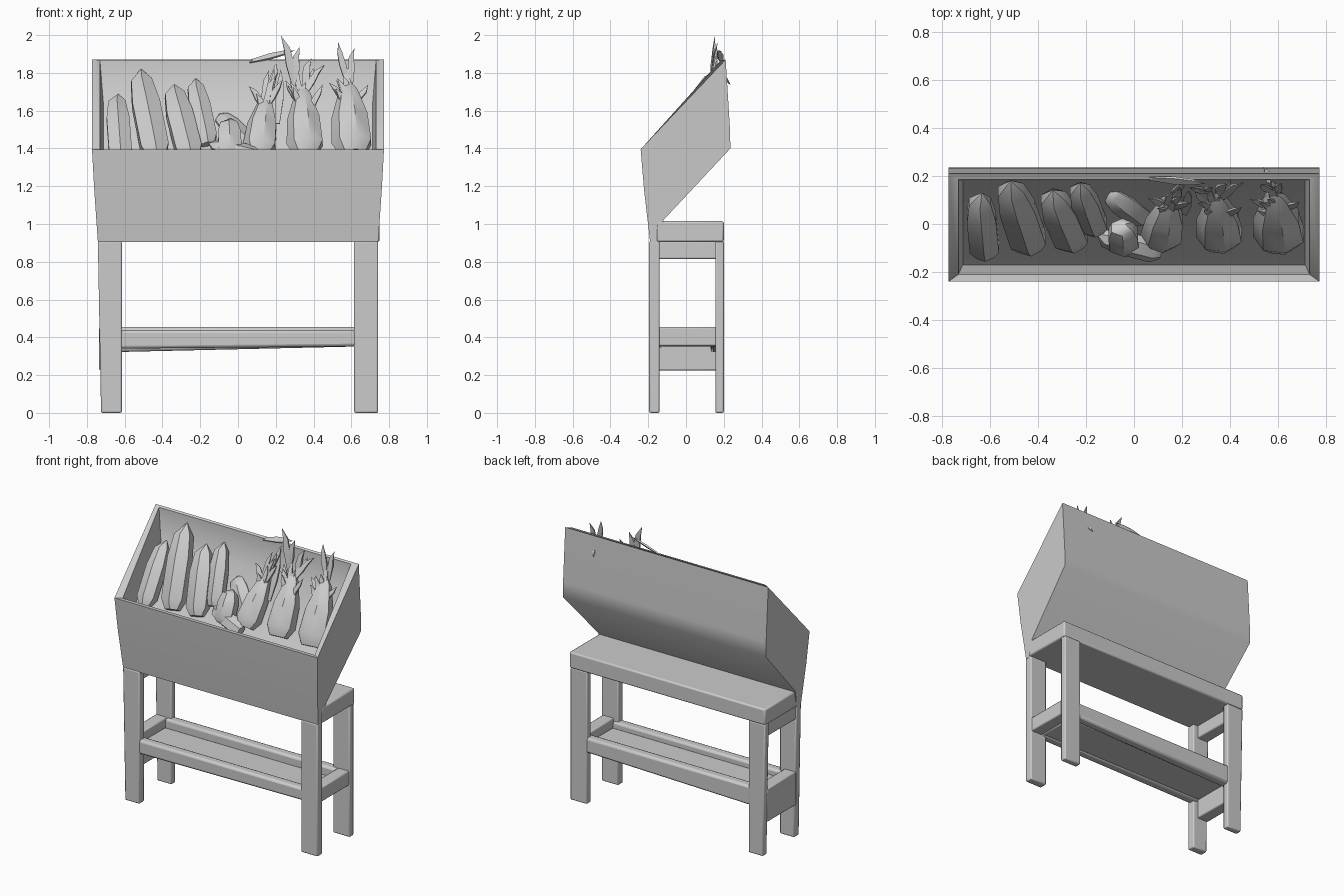
import bpy, bmesh, math, random
from mathutils import Vector

random.seed(4)
cube = bpy.data.objects.get("Cube")
if cube:
    bpy.data.objects.remove(cube, do_unlink=True)

# One plain grey for everything
grey = bpy.data.materials.new("light_grey")
grey.use_nodes = True
grey.diffuse_color = (0.6, 0.6, 0.6, 1)
grey.node_tree.nodes["Principled BSDF"].inputs["Base Color"].default_value = (0.6, 0.6, 0.6, 1)


def finish(name, bm, angle=35, bevel=0.0):
    bmesh.ops.recalc_face_normals(bm, faces=bm.faces)
    mesh = bpy.data.meshes.new(name)
    bm.to_mesh(mesh)
    bm.free()
    mesh.materials.append(grey)
    ob = bpy.data.objects.new(name, mesh)
    bpy.context.collection.objects.link(ob)
    bpy.ops.object.select_all(action='DESELECT')
    ob.select_set(True)
    bpy.context.view_layer.objects.active = ob
    if bevel:
        mod = ob.modifiers.new("soft_edges", 'BEVEL')
        mod.width = bevel
        mod.segments = 2
    bpy.ops.object.shade_smooth_by_angle(angle=math.radians(angle))
    return ob


def box(name, x, y, z, bevel=0.008):
    """Box from three (low, high) ranges."""
    bm = bmesh.new()
    bmesh.ops.create_cube(bm, size=1)
    for v in bm.verts:
        v.co = [r[0] if c < 0 else r[1] for c, r in zip(v.co, (x, y, z))]
    return finish(name, bm, bevel=bevel)


def loft(name, base, tip, rings, sides=6, lean=0.0, flat=0.8):
    """Faceted body: rings of (fraction along axis, radius), closed by a point."""
    base, tip = Vector(base), Vector(tip)
    axis = tip - base
    across = axis.cross(Vector((0, -1, 1))).normalized()
    up = across.cross(axis).normalized()
    bm = bmesh.new()
    loops = []
    for t, r in rings:
        loop = []
        for i in range(sides):
            a = math.tau * (i + 0.5) / sides
            loop.append(bm.verts.new(base + axis * t + across * r * math.cos(a)
                                     + up * r * flat * math.sin(a)))
        loops.append(loop)
    for a, b in zip(loops, loops[1:]):
        for i in range(sides):
            j = (i + 1) % sides
            bm.faces.new((a[i], a[j], b[j], b[i]))
    bm.faces.new(loops[0])
    point = bm.verts.new(tip + across * lean)
    for i in range(sides):
        bm.faces.new((loops[-1][i], loops[-1][(i + 1) % sides], point))
    return finish(name, bm, 40)


def leaf(name, root, tip, width=0.025):
    loft(name, root, tip, [(0, width / 2), (0.45, width), (0.75, width * 0.75)],
         sides=4, lean=random.uniform(-0.02, 0.02), flat=0.35)


# Slanted display bin: extruded side profile with a hollow behind the rim
profile = [(-0.24, 1.395), (-0.222, 1.18), (-0.19, 0.905), (-0.14, 0.905), (-0.12, 1.02),
           (0.235, 1.4), (0.233, 1.5), (0.21, 1.87)]
bm = bmesh.new()
ends = []
for s in (-1, 1):
    ends.append([bm.verts.new((s * (0.742 + 0.031 * min(1, (z - 0.905) / 0.45)), y, z))
                 for y, z in profile])
    bm.faces.new(ends[-1])
for i in range(len(profile)):
    j = (i + 1) % len(profile)
    rim = bm.faces.new((ends[0][i], ends[0][j], ends[1][j], ends[1][i]))
bmesh.ops.recalc_face_normals(bm, faces=bm.faces)
bmesh.ops.inset_region(bm, faces=[rim], thickness=0.042, use_even_offset=True)
rim_edge = list(rim.verts)
floor = bmesh.ops.extrude_face_region(bm, geom=[rim])["geom"]
floor_edge = [g for g in floor if isinstance(g, bmesh.types.BMVert)]
if rim.is_valid:
    bmesh.ops.delete(bm, geom=[rim], context='FACES_ONLY')
for verts, front, back, narrow in ((rim_edge, (-0.21, 1.393), (0.185, 1.868), 1),
                                   (floor_edge, (-0.17, 1.23), (0.18, 1.64), 0.975)):
    for v in verts:
        v.co.yz = front if v.co.y < 0 else back
        v.co.x *= narrow
finish("display_bin", bm, 48)

# Table: top slab, legs, end rails
box("table_top", (-0.742, 0.75), (-0.155, 0.2), (0.905, 1.015), 0.01)
for s, side in ((-1, "right"), (1, "left")):
    for y, end in (((-0.195, -0.14), "front"), ((0.155, 0.2), "back")):
        leg = box(f"{side}_{end}_leg", sorted((s * 0.615, s * 0.742)), y, (0, 0.91))
        for v in leg.data.vertices:
            if v.co.z < 0.1 and v.co.x < -0.7:
                v.co.x = -0.725
    low = 0.225 if s < 0 else 0.355
    box(f"{side}_end_rail", sorted((s * 0.65, s * 0.735)), (-0.15, 0.165), (low, 0.455))
box("right_end_apron", (-0.735, -0.65), (-0.15, 0.165), (0.815, 0.91))

# Lower shelf: two long rails, deeper at one end, with a board between
for y, low, top, end in (((-0.19, -0.125), 0.34, 0.437, "front"),
                         ((0.13, 0.197), 0.322, 0.455, "back")):
    rail = box(f"{end}_shelf_rail", (-0.65, 0.65), y, (low, top), 0.015)
    for v in rail.data.vertices:
        if v.co.x > 0 and v.co.z < 0.4:
            v.co.z = 0.352
box("shelf_board", (-0.65, 0.65), (-0.13, 0.135), (0.352, 0.395))

# Long blunt vegetables lying on the slope: base, tip, radius
long_veg = [((-0.62, -0.13, 1.34), (-0.645, 0.13, 1.69), 0.07),
            ((-0.43, -0.10, 1.35), (-0.525, 0.18, 1.82), 0.085),
            ((-0.25, -0.09, 1.35), (-0.35, 0.14, 1.74), 0.08),
            ((-0.16, -0.03, 1.42), (-0.235, 0.17, 1.77), 0.065),
            ((0.05, 0.02, 1.42), (-0.11, 0.14, 1.58), 0.065),
            ((0.11, -0.12, 1.36), (-0.16, -0.05, 1.42), 0.055),
            ((-0.04, -0.10, 1.36), (-0.05, 0.0, 1.56), 0.07)]
for n, (base, tip, r) in enumerate(long_veg):
    loft(f"long_vegetable_{n + 1}", base, tip,
         [(0, r * 0.6), (0.12, r), (0.6, r), (0.86, r * 0.75)], lean=0.012)

# Leafy bulbs, each with leaves lying along the slope: base, top, radius
bulbs = [((0.11, -0.08, 1.37), (0.15, 0.12, 1.69), 0.09),
         ((0.36, -0.08, 1.37), (0.34, 0.13, 1.74), 0.1),
         ((0.61, -0.08, 1.37), (0.58, 0.14, 1.77), 0.11)]
for n, (base, top, r) in enumerate(bulbs):
    loft(f"leafy_bulb_{n + 1}", base, top,
         [(0, r * 0.65), (0.15, r), (0.5, r * 0.9), (0.85, r * 0.45)], sides=7)
    for k in range(9):
        root = Vector(base).lerp(Vector(top), random.uniform(0.5, 0.95))
        y = min(0.18, root.y + random.uniform(0.02, 0.1))
        tip = (root.x + random.uniform(-0.11, 0.11), y, 1.65 + 1.05 * y + random.uniform(-0.04, 0.03))
        leaf(f"leaf_{n + 1}_{k + 1}", root, tip)

# Tall leaves rising over the back rim, and one bent behind it: root, tip, width
tall = [((0.3, 0.13, 1.72), (0.245, 0.155, 2.0), 0.03), ((0.3, 0.13, 1.72), (0.31, 0.155, 1.94), 0.03),
        ((0.06, 0.19, 1.86), (0.3, 0.17, 1.92), 0.025), ((0.35, 0.13, 1.7), (0.37, 0.17, 1.88), 0.03),
        ((0.21, 0.04, 1.53), (0.23, 0.14, 1.82), 0.03), ((0.6, 0.13, 1.74), (0.6, 0.17, 1.93), 0.025),
        ((0.58, 0.13, 1.74), (0.525, 0.165, 1.96), 0.025), ((0.56, 0.17, 1.84), (0.55, 0.235, 1.73), 0.02)]
for k, (root, tip, width) in enumerate(tall):
    leaf(f"tall_leaf_{k + 1}", root, tip, width)
